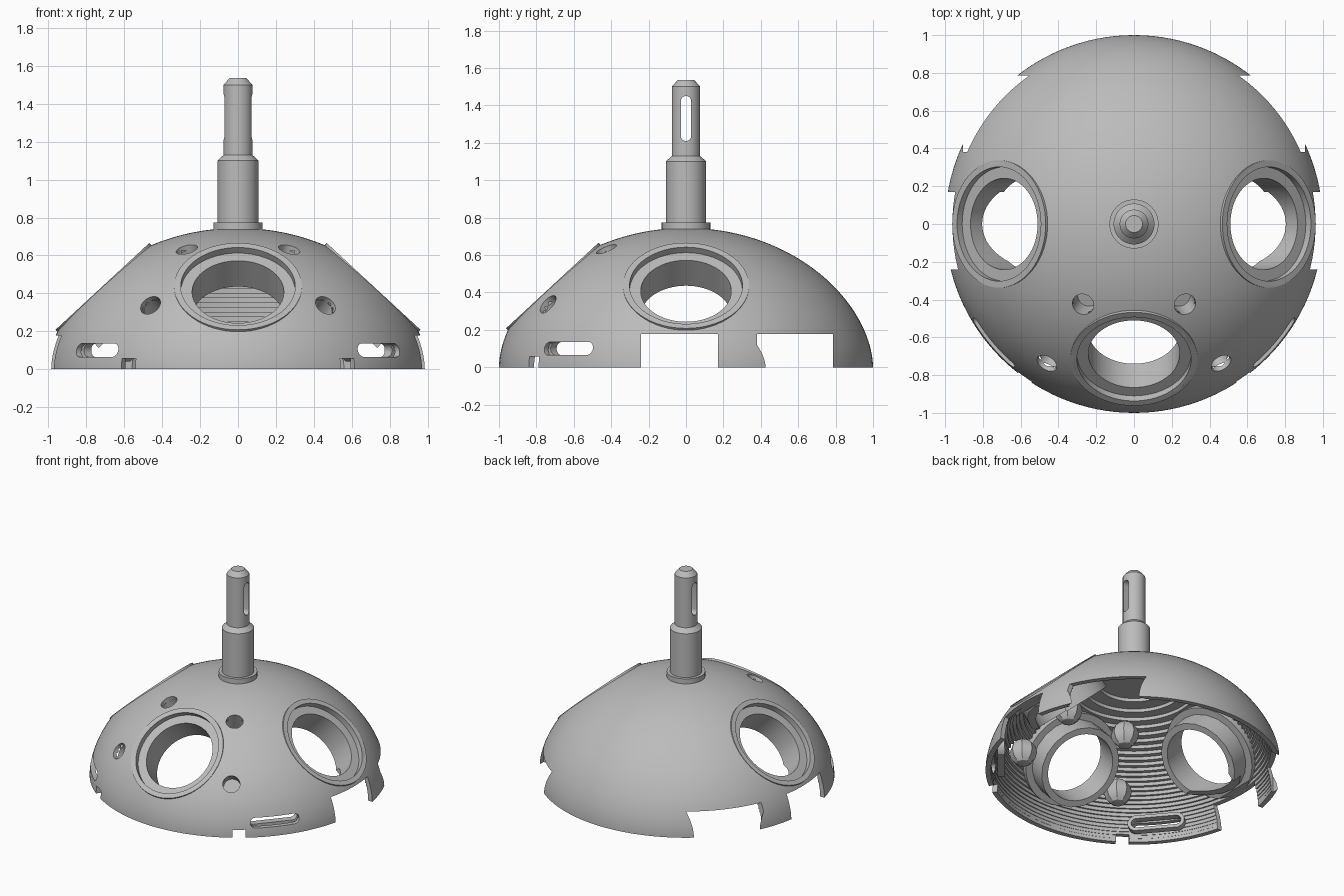
import bpy, bmesh, math
from mathutils import Matrix, Vector

if "Cube" in bpy.data.objects:
    bpy.data.objects.remove(bpy.data.objects["Cube"])

grey = bpy.data.materials.new("plain_grey")
grey.diffuse_color = (0.5, 0.5, 0.5, 1)
grey.use_nodes = True
grey.node_tree.nodes["Principled BSDF"].inputs["Base Color"].default_value = grey.diffuse_color


def finish(name, bm):
    bmesh.ops.remove_doubles(bm, verts=bm.verts, dist=1e-5)
    bmesh.ops.recalc_face_normals(bm, faces=bm.faces)
    mesh = bpy.data.meshes.new(name)
    bm.to_mesh(mesh)
    bm.free()
    mesh.materials.append(grey)
    ob = bpy.data.objects.new(name, mesh)
    bpy.context.collection.objects.link(ob)
    return ob


def lathe(name, profile, steps):
    bm = bmesh.new()
    vs = [bm.verts.new((r, 0, z)) for r, z in profile]
    es = [bm.edges.new(p) for p in zip(vs, vs[1:])]
    bmesh.ops.spin(bm, geom=vs + es, cent=(0, 0, 0), axis=(0, 0, 1),
                   angle=math.tau, steps=steps, use_merge=True)
    return finish(name, bm)


def frame(origin, normal):
    """Local z along normal, local x horizontal."""
    z = Vector(normal).normalized()
    x = Vector((0, 0, 1)).cross(z).normalized()
    m = Matrix((x, z.cross(x), z)).transposed().to_4x4()
    return Matrix.Translation(origin) @ m


def prism(name, outline, lo, hi, m):
    bm = bmesh.new()
    face = bm.faces.new([bm.verts.new((x, y, lo)) for x, y in outline])
    new = bmesh.ops.extrude_face_region(bm, geom=[face])["geom"]
    bmesh.ops.translate(bm, vec=(0, 0, hi - lo),
                        verts=[v for v in new if isinstance(v, bmesh.types.BMVert)])
    bm.transform(m)
    return finish(name, bm)


def circle(r, n=64):
    return [(r * math.cos(math.tau * i / n), r * math.sin(math.tau * i / n)) for i in range(n)]


def capsule(half, r, n=32):
    return [(x + math.copysign(half, x), y) for x, y in
            [(r * math.cos(math.tau * (i + .5) / n), r * math.sin(math.tau * (i + .5) / n))
             for i in range(n)]]


def box(name, x0, x1, y0, y1, z0, z1):
    return prism(name, [(x0, y0), (x1, y0), (x1, y1), (x0, y1)], z0, z1, Matrix())


def ball(name, centre, r):
    bm = bmesh.new()
    bmesh.ops.create_uvsphere(bm, u_segments=8, v_segments=6, radius=r,
                              matrix=Matrix.Translation(centre))
    return finish(name, bm)


def combine(target, tool, op):
    mod = target.modifiers.new(op, "BOOLEAN")
    mod.operation, mod.solver, mod.object = op, "MANIFOLD", tool
    bpy.context.view_layer.objects.active = target
    bpy.ops.object.modifier_apply(modifier=mod.name)
    bpy.data.objects.remove(tool)


# Dome shell: smooth outside, terraced inside
H, P = 0.745, 0.555
N = 48
outer = [(math.sin(a), H * max(0, math.cos(a)) ** (2 * P))
         for a in (math.pi / 2 * i / N for i in range(N + 1))]
outer[-1] = (1, 0)
inner, IH, IR, T = [], H - 0.045, 0.965, 28
for i in range(T):
    r = IR * math.sqrt(1 - (i / T) ** (1 / P))
    inner += [(r, IH * i / T), (r, IH * (i + 1) / T)]
dome = lathe("dome", outer + inner + [(0, IH)], 128)

add, cut = [], []

# Three tilted ports with a raised rim, a recess and an inner tube
for az in (-180, -90, 0):
    c, s = math.cos(math.radians(az)), math.sin(math.radians(az))
    m = frame((0.715 * c, 0.715 * s, 0.437), (0.68 * c, 0.68 * s, 0.735))
    add += [prism("rim", circle(0.337), -0.08, 0, m), prism("tube", circle(0.29, 20), -0.225, -0.01, m)]
    cut += [prism("face_cut", circle(0.337), 0, 0.3, m), prism("recess", circle(0.302), -0.04, 0.3, m),
            prism("bore", circle(0.242), -0.4, 0.3, m)]

for sx in (-1, 1):
    # Blind screw holes with round bosses behind them
    for x, y, z in ((0.46, -0.735, 0.335), (0.27, -0.425, 0.632)):
        p = Vector((sx * x, y, z))
        n = Vector((sx * x, y, z / H ** 2)).normalized()
        add.append(ball("boss", p - n * 0.1, 0.095))
        cut.append(prism("hole", circle(0.058, 32), -0.13, 0.1, frame(p, n)))
    # Long side slots
    m = frame((0, 0, 0.1), (sx * 0.765, -0.647, 0))
    add.append(prism("slot_boss", capsule(0.135, 0.06, 12), 0.87, 0.92, m))
    cut.append(prism("slot", capsule(0.135, 0.035), 0.8, 1.1, m))
    # Small notches in the bottom edge
    m = frame((0, 0, 0), (sx * 0.575, -0.81, 0))
    cut.append(prism("notch", [(-.045, -.1), (.045, -.1), (.045, .057), (-.045, .057)], 0.85, 1.1, m))

# Wide cutouts along both sides
cut += [box("side_cutout", -1.2, 1.2, -0.24, 0.17, -0.1, 0.177),
        box("rear_cutout", -0.905, 0.905, 0.38, 0.787, -0.1, 0.177)]

for tool in add:
    combine(dome, tool, "UNION")
for tool in cut:
    combine(dome, tool, "DIFFERENCE")

# Stepped spindle with a slot through its upper end
spindle = lathe("spindle", [(0, 0.72), (0.13, 0.72), (0.13, 0.775), (0.108, 0.775), (0.108, 1.1),
                            (0.076, 1.13), (0.076, 1.5), (0.045, 1.535), (0, 1.535)], 64)
upright = [(-y, x) for x, y in capsule(0.092, 0.028)]
combine(spindle, prism("spindle_slot", upright, -0.3, 0.3, frame((0, 0, 1.33), (1, 0, 0))), "DIFFERENCE")

for ob in (dome, spindle):
    bpy.ops.object.select_all(action="DESELECT")
    ob.select_set(True)
    bpy.context.view_layer.objects.active = ob
    bpy.ops.object.shade_smooth_by_angle(angle=math.radians(30))
